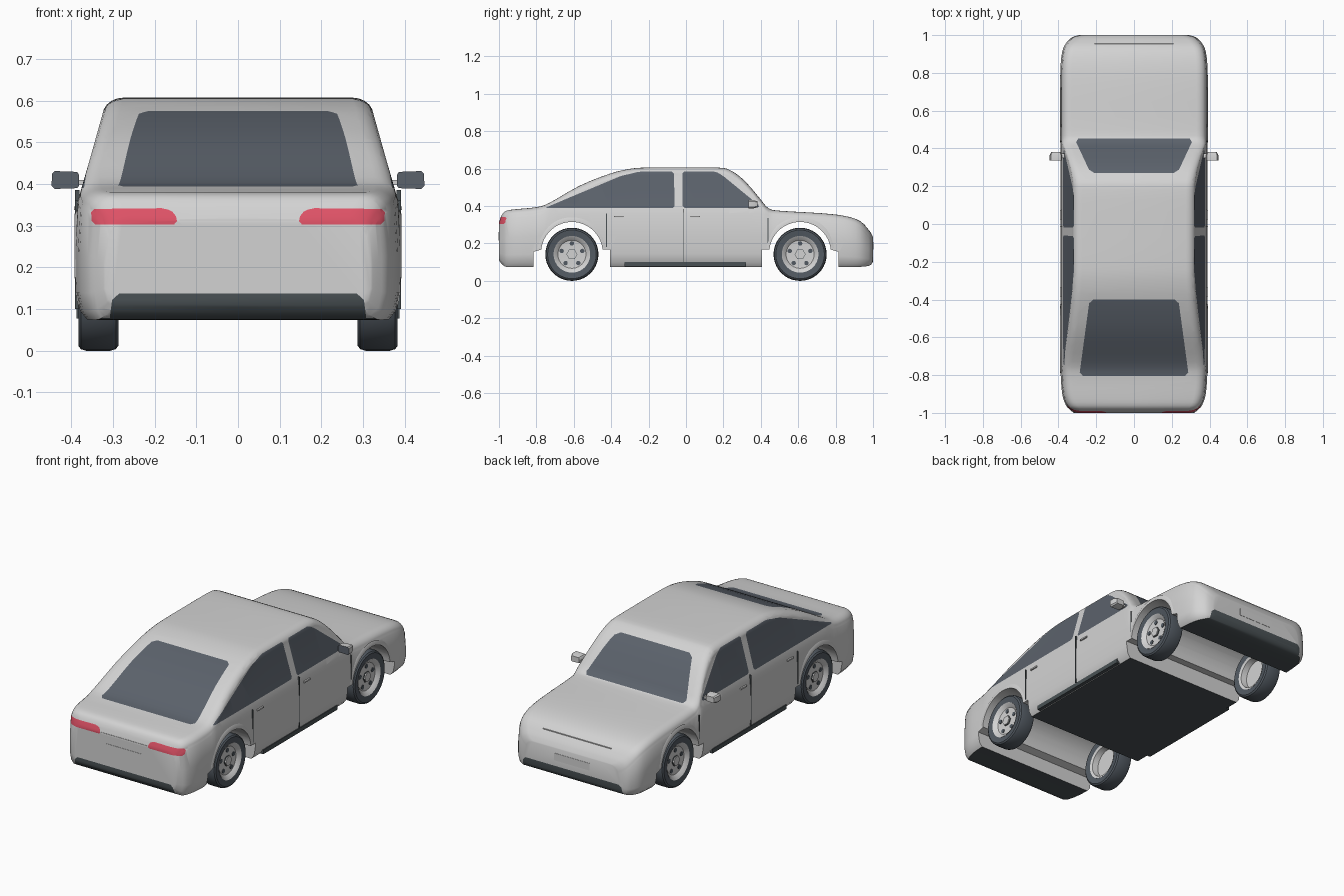
import bpy, bmesh, math
from mathutils import Matrix, Vector

if "Cube" in bpy.data.objects:
    bpy.data.objects.remove(bpy.data.objects["Cube"])


def material(name, rgb):
    m = bpy.data.materials.new(name)
    m.use_nodes = True
    m.diffuse_color = (*rgb, 1)
    bsdf = next(n for n in m.node_tree.nodes if n.type == 'BSDF_PRINCIPLED')
    bsdf.inputs["Base Color"].default_value = (*rgb, 1)
    return m


SILVER = material("silver paint", (0.65, 0.65, 0.65))
GLASS = material("tinted glass", (0.105, 0.122, 0.148))
BLACK = material("dark trim", (0.068, 0.083, 0.09))
RED = material("red lamp", (0.74, 0.085, 0.135))
TYRE = material("tyre rubber", (0.085, 0.102, 0.122))
parts = []


def finish(name, bm, *mats):
    bmesh.ops.recalc_face_normals(bm, faces=bm.faces)
    me = bpy.data.meshes.new(name)
    bm.to_mesh(me)
    bm.free()
    for m in mats:
        me.materials.append(m)
    ob = bpy.data.objects.new(name, me)
    bpy.context.collection.objects.link(ob)
    parts.append(ob)
    return ob


def box(name, lo, hi, mat):
    bm = bmesh.new()
    mid = [(a + b) / 2 for a, b in zip(lo, hi)]
    size = [abs(b - a) for a, b in zip(lo, hi)]
    bmesh.ops.create_cube(bm, size=1, matrix=Matrix.Translation(mid) @ Matrix.Diagonal((*size, 1)))
    return finish(name, bm, mat)


def disc(name, loc, r, depth, sides, mat):
    bm = bmesh.new()
    bmesh.ops.create_cone(bm, cap_ends=True, segments=sides, radius1=r, radius2=r, depth=depth,
                          matrix=Matrix.Translation(loc) @ Matrix.Rotation(math.pi / 2, 4, 'Y'))
    return finish(name, bm, mat)


def loft(bm, rings, closed=False):
    vs = [[bm.verts.new(p) for p in ring] for ring in rings]
    n = len(vs[0])
    for i in range(len(vs) if closed else len(vs) - 1):
        a, b = vs[i], vs[(i + 1) % len(vs)]
        for j in range(n):
            bm.faces.new((a[j], a[(j + 1) % n], b[(j + 1) % n], b[j]))
    return vs


# Body shell: stations of (y, underside, top, half width), smoothed along the length
ST = [(-1, .11, .312, .318), (-.985, .09, .352, .337), (-.96, .075, .375, .36), (-.90, .075, .384, .38),
      (-.80, .075, .394, .388), (-.73, .075, .417, .39), (-.57, .075, .508, .39), (-.41, .075, .572, .39),
      (-.30, .075, .599, .39), (-.20, .075, .606, .39), (0, .075, .607, .39), (.18, .075, .605, .39),
      (.235, .075, .592, .39), (.29, .075, .556, .39), (.343, .075, .503, .39), (.397, .075, .438, .39),
      (.44, .075, .389, .39), (.50, .075, .375, .39), (.72, .075, .362, .39), (.85, .075, .347, .388),
      (.93, .075, .32, .375), (.975, .08, .275, .345), (.992, .09, .25, .32), (1, .105, .235, .29)]


def station(i, t):
    p = [Vector(ST[max(0, min(len(ST) - 1, i + k))]) for k in (-1, 0, 1, 2)]
    m0, m1 = (p[2] - p[0]) / 2, (p[3] - p[1]) / 2
    return (p[1] * (2*t**3 - 3*t*t + 1) + m0 * (t**3 - 2*t*t + t)
            + p[2] * (3*t*t - 2*t**3) + m1 * (t**3 - t*t))


def section(s):
    y, zb, top, w = s
    belt, r = min(.36, top - .045), .04
    half = [(0, zb), (w - .025, zb)]
    half += [(w - d, zb + f * (belt - zb)) for f, d in ((.08, .008), (.25, 0), (.6, 0), (1, .006))]
    xc = w - .008 - .28 * (top - r - belt)
    for k in range(6):
        a = k * math.pi / 10
        half.append((xc - 1.25 * r * (1 - math.cos(a)), top - r + r * math.sin(a)))
    half.append((0, top))
    ring = half + [(-x, z) for x, z in reversed(half[1:-1])]
    return [(x, y, z) for x, z in ring]


bm = bmesh.new()
rows = [station(i, t) for i in range(len(ST) - 1) for t in (0, 1/3, 2/3)] + [Vector(ST[-1])]
vs = loft(bm, [section(s) for s in rows])
bm.faces.new(vs[0])
bm.faces.new(vs[-1])
body = finish("body_shell", bm, SILVER, GLASS, BLACK, RED)

# Wheel channels cut right across the body
bm = bmesh.new()
arch = [(.405, -.1), (.405, .168)]
arch += [(.61 + .165 * math.cos(math.radians(a)), .15 + .165 * math.sin(math.radians(a)))
         for a in [174 - 168 * k / 28 for k in range(29)]]
arch += [(.815, .155), (.815, -.1)]
for s in (1, -1):
    vs = loft(bm, [[(x, s * y, z) for y, z in arch] for x in (-.6, .6)])
    bm.faces.new(vs[0])
    bm.faces.new(vs[1])
cutter = finish("arch_cutter", bm, SILVER)
cutter.hide_render = True
parts.remove(cutter)
mod = body.modifiers.new("arches", 'BOOLEAN')
mod.operation, mod.solver, mod.object = 'DIFFERENCE', 'EXACT', cutter
bpy.context.view_layer.objects.active = body
bpy.ops.object.modifier_apply(modifier=mod.name)
bpy.data.objects.remove(cutter)


def chamfer(poly, d):
    out = []
    for i, p in enumerate(poly):
        p = Vector(p)
        for q in (Vector(poly[i - 1]), Vector(poly[(i + 1) % len(poly)])):
            out.append(p + (q - p).normalized() * min(d, (q - p).length * .3))
    return out


def paint(bm, poly, a, b, index, test, d=.015):
    """Cut a convex outline into the shell along one axis and colour its inside."""
    poly = chamfer(poly, d)
    lo = [min(p[k] for p in poly) for k in (0, 1)]
    hi = [max(p[k] for p in poly) for k in (0, 1)]
    edges = list(zip(poly, poly[1:] + poly[:1]))

    def near(f):
        return all(min(v.co[ax] for v in f.verts) < hi[k] and max(v.co[ax] for v in f.verts) > lo[k]
                   for k, ax in enumerate((a, b)))
    for p, q in edges:
        bm.normal_update()
        faces = [f for f in bm.faces if test(f) and near(f)]
        geom = faces + list({e for f in faces for e in f.edges}) + list({v for f in faces for v in f.verts})
        co, no = Vector((0, 0, 0)), Vector((0, 0, 0))
        co[a], co[b] = p
        no[a], no[b] = q[1] - p[1], p[0] - q[0]
        bmesh.ops.bisect_plane(bm, geom=geom, dist=1e-5, plane_co=co, plane_no=no.normalized())
    bm.normal_update()
    for f in bm.faces:
        if test(f):
            c = f.calc_center_median()
            side = [(q[0] - p[0]) * (c[b] - p[1]) - (q[1] - p[1]) * (c[a] - p[0]) for p, q in edges]
            if min(side) > 0 or max(side) < 0:
                f.material_index = index


bm = bmesh.new()
bm.from_mesh(body.data)
bm.normal_update()
for f in bm.faces:
    f.material_index = 0

# Side windows, then the two screens
flank = lambda f: abs(f.normal.x) > .2
paint(bm, [(-.755, .39), (-.35, .56), (-.25, .584), (-.065, .584), (-.06, .39)], 1, 2, 1, flank, .01)
paint(bm, [(-.018, .39), (-.02, .584), (.16, .584), (.20, .56), (.395, .40), (.38, .39)], 1, 2, 1, flank, .01)
upward = lambda f: f.normal.z > .2
paint(bm, [(-.29, -.805), (-.235, -.40), (.235, -.40), (.29, -.805)], 0, 1, 1, upward, .02)
paint(bm, [(-.315, .452), (-.23, .27), (.23, .27), (.315, .452)], 0, 1, 1, upward, .02)

# Tail lamps and dark lower bumpers
tail = lambda f: f.normal.y < -.12 and f.calc_center_median().y < -.9
nose = lambda f: f.normal.y > .12 and f.calc_center_median().y > .9
for s in (1, -1):
    paint(bm, [(s * .145, .303), (s * .35, .303), (s * .353, .34), (s * .175, .342), (s * .15, .33)],
          0, 2, 3, tail, .008)
for end in (tail, nose):
    paint(bm, [(-.31, .06), (-.30, .137), (.30, .137), (.31, .06)], 0, 2, 2, end)

# Underside
for f in bm.faces:
    if f.normal.z < -.9 and f.calc_center_median().z < .1:
        f.material_index = 2
bm.to_mesh(body.data)
bm.free()

# Number plates, trunk lip and hood ridge in body colour
box("rear_plate", (-.108, -1.0015, .215), (.108, -.995, .26), SILVER)
box("front_plate", (-.108, .995, .168), (.108, 1.0015, .208), SILVER)
box("trunk_lip", (-.14, -1.001, .3125), (.14, -.99, .3145), SILVER)
box("hood_ridge", (-.21, .953, .285), (.21, .956, .301), SILVER)

for s, side in ((1, "left"), (-1, "right")):
    # Door seams, sills and handles
    for y, z0, z1 in ((-.015, .10, .385), (-.425, .18, .36), (.438, .18, .335)):
        box(side + "_door_seam", (s * .38, y - .002, z0), (s * .3905, y + .002, z1), BLACK)
    box(side + "_sill", (s * .365, -.33, .077), (s * .387, .32, .101), BLACK)
    for y in (-.36, .05):
        box(side + "_door_handle", (s * .38, y - .025, .338), (s * .393, y + .025, .346), SILVER)

    # Door mirror with tinted rear face
    bm = bmesh.new()
    outline = [(.385, .39), (.44, .388), (.447, .395), (.446, .425), (.44, .431), (.386, .429), (.381, .422), (.381, .396)]
    vs = loft(bm, [[(s * (.413 + (x - .413) * k), y, .41 + (z - .41) * k) for x, z in outline]
                   for y, k in ((.335, 1), (.362, 1), (.382, .75))])
    bm.faces.new(vs[0]).material_index = 1
    bm.faces.new(vs[-1])
    finish(side + "_mirror", bm, SILVER, GLASS)
    box(side + "_mirror_stem", (s * .36, .35, .398), (s * .39, .372, .41), SILVER)

    for e, end in ((1, "front"), (-1, "rear")):
        tag = f"{end}_{side}_"
        yc, zc = .61 * e, .142
        # Raised arch lip
        bm = bmesh.new()
        loft(bm, [[(s * x, yc + r * math.cos(a), .15 + r * math.sin(a))
                   for r, x in ((.165, .38), (.165, .392), (.178, .392), (.19, .386))]
                  for a in [math.radians(8 + 164 * k / 28) for k in range(29)]])
        finish(tag + "arch_lip", bm, SILVER)

        # Turned tyre and rim
        def lathe(name, profile, mat, n=40):
            bm = bmesh.new()
            loft(bm, [[(s * x, yc + r * math.cos(k * math.tau / n), zc + r * math.sin(k * math.tau / n))
                       for r, x in profile] for k in range(n)], closed=True)
            bmesh.ops.remove_doubles(bm, verts=bm.verts, dist=1e-5)
            finish(name, bm, mat)
        lathe(tag + "tyre", [(.096, .378), (.13, .383), (.138, .377), (.142, .364), (.142, .306),
                             (.138, .293), (.13, .287), (.096, .292)], TYRE)
        lathe(tag + "rim", [(0, .362), (.05, .36), (.075, .362), (.088, .374), (.098, .380),
                            (.098, .291), (.085, .297), (.08, .33), (0, .33)], SILVER)
        disc(tag + "hub_ring", (s * .362, yc, zc), .0295, .006, 6, BLACK)
        disc(tag + "hub", (s * .365, yc, zc), .027, .012, 6, SILVER)
        for k in range(5):
            a = math.pi / 2 + k * math.tau / 5
            disc(tag + "rim_hole", (s * .3605, yc + .058 * math.cos(a), zc + .058 * math.sin(a)),
                 .012, .006, 12, TYRE)

# Smooth shading with sharp creases kept
bpy.ops.object.select_all(action='DESELECT')
for ob in parts:
    ob.select_set(True)
bpy.context.view_layer.objects.active = body
bpy.ops.object.shade_smooth_by_angle(angle=math.radians(35))
